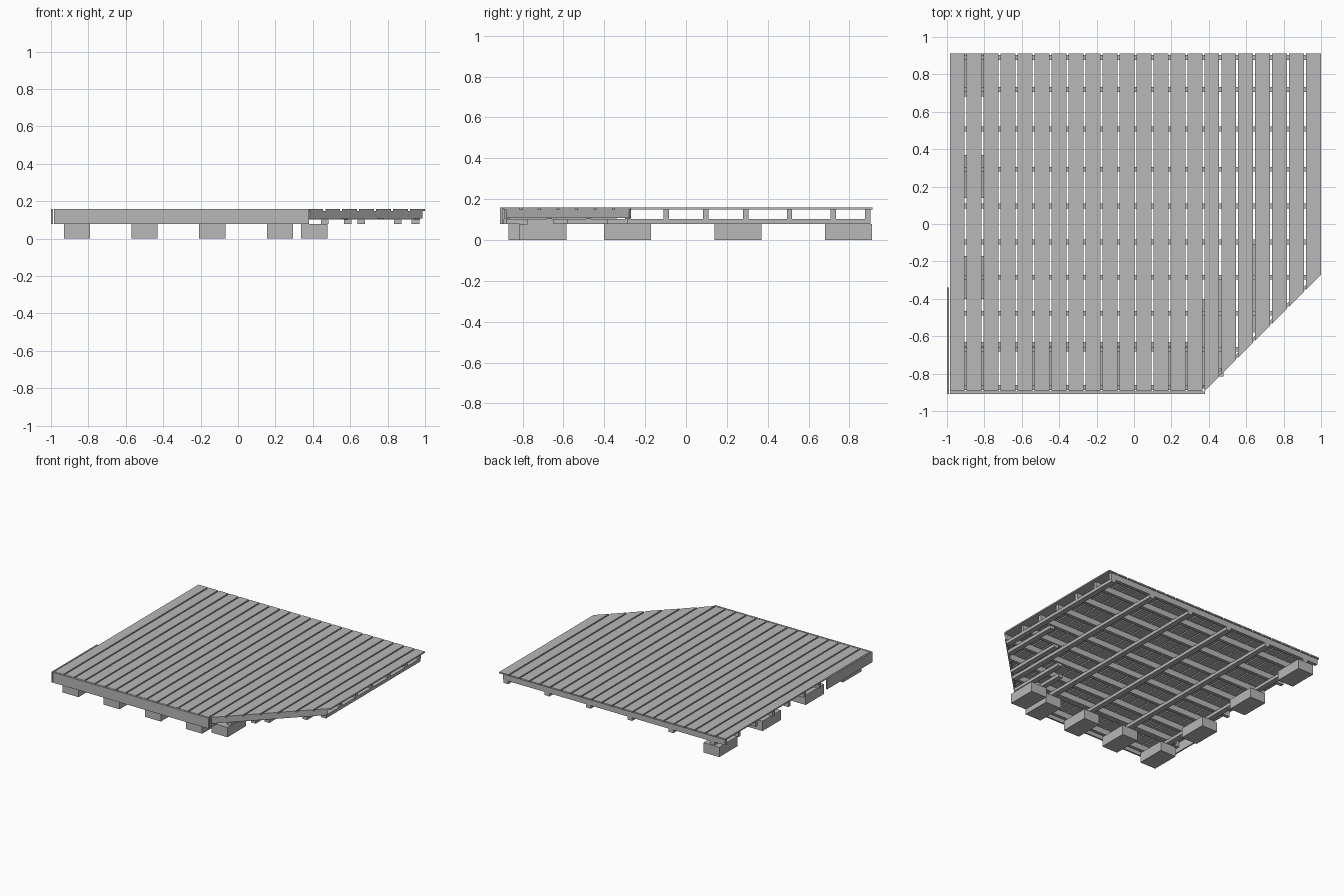
import bpy
import bmesh
import math
from mathutils import Vector

cube = bpy.data.objects.get("Cube")
if cube:
    bpy.data.objects.remove(cube)

grey = bpy.data.materials.new("plain_grey")
grey.use_nodes = True
grey.diffuse_color = (0.48, 0.48, 0.48, 1)
grey.node_tree.nodes["Principled BSDF"].inputs["Base Color"].default_value = grey.diffuse_color

CUT = 1.27                      # the corner is cut along x - y = CUT
SLANT = Vector((1, -1, 0)).normalized()


def box(name, x, y, z, cut=None):
    """Box from (min, max) ranges, optionally trimmed along the slanted corner."""
    bm = bmesh.new()
    bmesh.ops.create_cube(bm, size=1)
    for v in bm.verts:
        for i, (lo, hi) in enumerate((x, y, z)):
            v.co[i] = lo if v.co[i] < 0 else hi
    if cut is not None:
        geom = bm.verts[:] + bm.edges[:] + bm.faces[:]
        bmesh.ops.bisect_plane(bm, geom=geom, plane_co=(cut, 0, 0),
                               plane_no=SLANT, clear_outer=True)
        bmesh.ops.holes_fill(bm, edges=[e for e in bm.edges if e.is_boundary])
        bmesh.ops.recalc_face_normals(bm, faces=bm.faces[:])
    mesh = bpy.data.meshes.new(name)
    bm.to_mesh(mesh)
    bm.free()
    mesh.materials.append(grey)
    obj = bpy.data.objects.new(name, mesh)
    bpy.context.collection.objects.link(obj)
    return obj


def around(centre, width):
    return centre - width / 2, centre + width / 2


# Deck boards
COUNT, LEFT, GAP = 22, -0.985, 0.011
pitch = (1 - LEFT + GAP) / COUNT
for i in range(COUNT):
    x = LEFT + i * pitch
    box("deck_board", (x, x + pitch - GAP), (-0.893, 0.912), (0.149, 0.16), CUT)

# Joists across the deck
JOIST = (0.103, 0.149)
for y in (0.89, 0.72, 0.507, 0.293, 0.097, -0.097, -0.285, -0.477, -0.67, -0.875):
    box("joist", (-0.975, 0.972), around(y, 0.026), JOIST, CUT - 0.025)
box("joist_doubler", (-0.93, 0.31), around(-0.644, 0.024), JOIST)

# Long bearers under the joists, then short ones near the slanted corner
BEARER = (0.078, 0.103)
for i in range(6):
    x = -0.863 + i * 0.3625
    box("bearer", around(x, 0.042), (max(-0.893, x - 1.235), 0.903), BEARER)
for x, back in ((0.36, -0.4), (0.465, -0.28), (0.66, -0.09), (0.855, 0.1)):
    box("short_bearer", around(x, 0.04), (x - 1.24, back), BEARER)

# Fascia boards
box("front_fascia", (-0.985, 0.38), (-0.91, -0.896), (0.078, 0.16))
box("side_fascia", (-1, -0.989), (-0.91, -0.34), (0.078, 0.16))
slant = box("slanted_fascia", (-0.425, 0.425), (-0.007, 0.007), (0.108, 0.149))
slant.location = (0.68, -0.575, 0)
slant.rotation_euler.z = math.radians(45)

# Footing blocks along the front and one side
BLOCKS = [(x, -0.755) for x in (-0.86, -0.5, -0.138, 0.225)]
BLOCKS += [(-0.86, y) for y in (-0.287, 0.255, 0.796)] + [(0.408, -0.7)]
for x, y in BLOCKS:
    box("footing_block", around(x, 0.14), around(y, 0.23), (0, 0.078))
